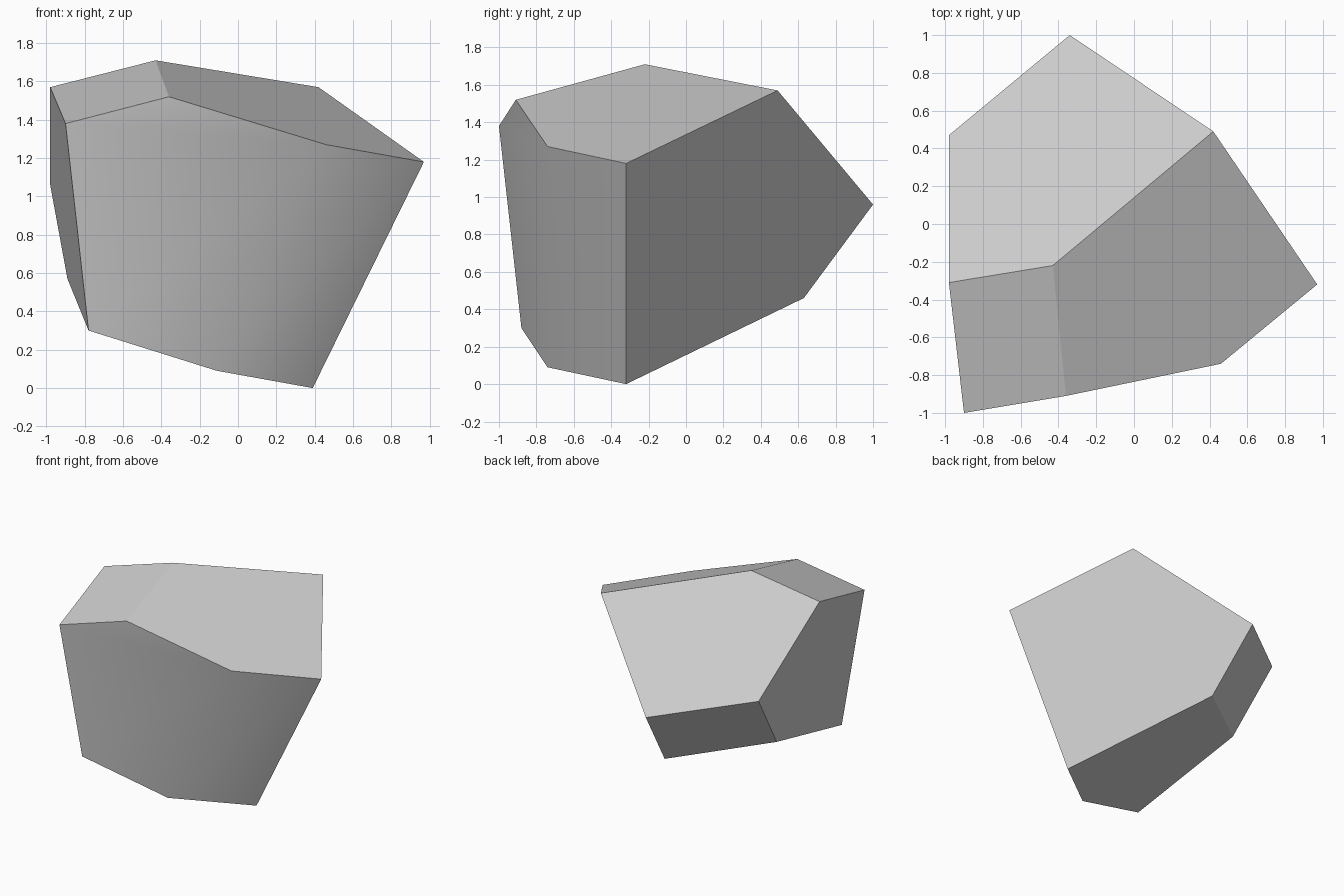
import bpy
import bmesh
import math

default_cube = bpy.data.objects.get("Cube")
if default_cube:
    bpy.data.objects.remove(default_cube, do_unlink=True)

# Plain grey stone
stone = bpy.data.materials.new("stone grey")
stone.use_nodes = True
grey = (0.6, 0.6, 0.6, 1)
stone.diffuse_color = grey
stone.node_tree.nodes["Principled BSDF"].inputs["Base Color"].default_value = grey

# Corners of the chipped boulder, grouped by the facet they outline
top_facet = [(-.98, .47, 1.06), (-.34, 1, .96), (.42, .49, 1.57),
             (-.43, -.22, 1.71), (-.98, -.31, 1.57)]
front_rim = [(-.9, -1, 1.38), (-.36, -.91, 1.52), (.46, -.74, 1.27), (.97, -.32, 1.18)]
underside = [(-.78, -.88, .3), (-.11, -.74, .09), (.39, -.32, 0),
             (-.25, .63, .46), (-.89, .11, .57)]

# Wrap the corners in a hull and merge coplanar triangles into clean facets
bm = bmesh.new()
for corner in top_facet + front_rim + underside:
    bm.verts.new(corner)
bmesh.ops.convex_hull(bm, input=bm.verts[:])
bmesh.ops.dissolve_limit(bm, angle_limit=math.radians(8),
                         verts=bm.verts[:], edges=bm.edges[:])
bmesh.ops.recalc_face_normals(bm, faces=bm.faces[:])

mesh = bpy.data.meshes.new("rock")
bm.to_mesh(mesh)
bm.free()
mesh.materials.append(stone)

rock = bpy.data.objects.new("rock", mesh)
bpy.context.collection.objects.link(rock)

# Keep facet edges crisp, soften only the shallow front ridge
bpy.ops.object.select_all(action='DESELECT')
rock.select_set(True)
bpy.context.view_layer.objects.active = rock
bpy.ops.object.shade_smooth_by_angle(angle=math.radians(30))
